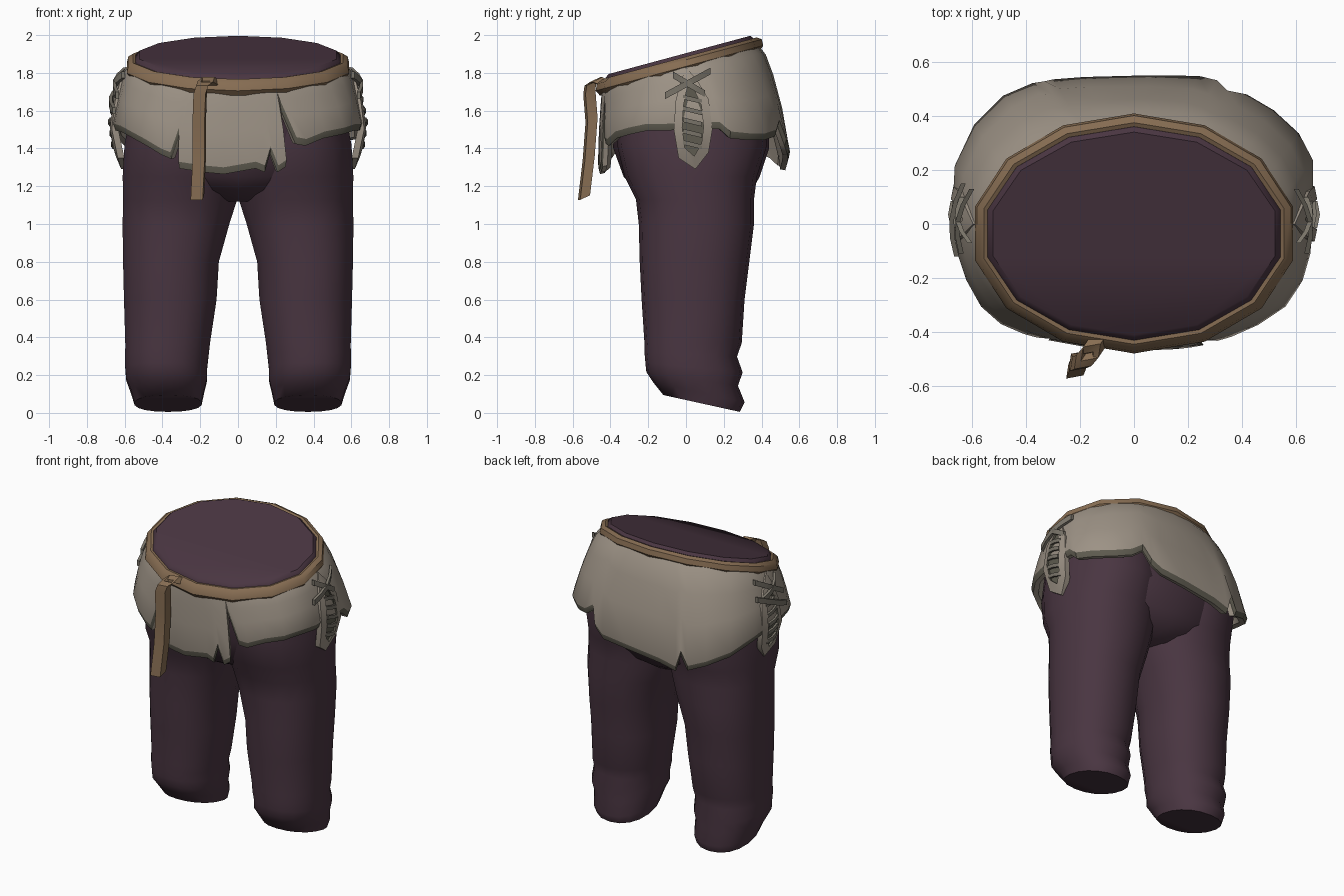
import bpy, bmesh, math
from mathutils import Vector

cube = bpy.data.objects.get("Cube")
if cube:
    bpy.data.objects.remove(cube, do_unlink=True)


def material(name, rgb):
    m = bpy.data.materials.new(name)
    m.use_nodes = True
    m.diffuse_color = (*rgb, 1)
    bsdf = m.node_tree.nodes["Principled BSDF"]
    bsdf.inputs["Base Color"].default_value = (*rgb, 1)
    bsdf.inputs["Roughness"].default_value = 0.9
    return m


PURPLE = material("plum cloth", (0.067, 0.036, 0.053))
LINEN = material("worn linen", (0.335, 0.288, 0.236))
EDGE = material("frayed edge", (0.11, 0.102, 0.077))
LEATHER = material("tan leather", (0.24, 0.152, 0.085))
LACE = material("grey lace", (0.19, 0.172, 0.14))


def loft(name, rings, mats, closed=False, row_mats=None, angle=40):
    """Skin a list of equal rings; closed joins the last ring to the first."""
    bm = bmesh.new()
    rows = [[bm.verts.new(p) for p in ring] for ring in rings]
    n = len(rows[0])
    spans = len(rows) if closed else len(rows) - 1
    for i in range(spans):
        a, b = rows[i], rows[(i + 1) % len(rows)]
        for j in range(n):
            k = (j + 1) % n
            f = bm.faces.new((a[j], a[k], b[k], b[j]))
            f.material_index = row_mats[i] if row_mats else 0
    if not closed:
        bm.faces.new(rows[0])
        bm.faces.new(rows[-1])
    bmesh.ops.recalc_face_normals(bm, faces=bm.faces)
    mesh = bpy.data.meshes.new(name)
    bm.to_mesh(mesh)
    bm.free()
    for m in mats:
        mesh.materials.append(m)
    ob = bpy.data.objects.new(name, mesh)
    bpy.context.collection.objects.link(ob)
    bpy.ops.object.select_all(action="DESELECT")
    ob.select_set(True)
    bpy.context.view_layer.objects.active = ob
    bpy.ops.object.shade_smooth_by_angle(angle=math.radians(angle))


def power(v, e):
    return math.copysign(abs(v) ** e, v)


def oval(phi, cx, cy, rx, ry, e=1.0):
    """Point on a rounded oval; phi = 0 is the front, 90 degrees is +x."""
    return cx + rx * power(math.sin(phi), e), cy - ry * power(math.cos(phi), e)


def section(z, x0, x1, y0, y1, tilt=0, n=18, e=0.9):
    cx, cy = (x0 + x1) / 2, (y0 + y1) / 2
    pts = []
    for i in range(n):
        x, y = oval(2 * math.pi * i / n, cx, cy, (x1 - x0) / 2, (y1 - y0) / 2, e)
        pts.append(Vector((x, y, z + tilt * (y - cy))))
    return pts


def waist(phi, grow=0.0, lift=0.0):
    """Point on the sloping waist line."""
    x, y = oval(phi, 0, -0.035, 0.57 + grow, 0.41 + grow)
    return Vector((x, y, 1.855 + 0.27 * (y + 0.035) + lift))


# Trouser legs, gathered at the cuffs and tucked under the overskirt
LEG = [
    (0.05, 0.19, 0.55, -0.12, 0.285, -0.22),
    (0.11, 0.178, 0.568, -0.175, 0.31, -0.22),
    (0.18, 0.16, 0.595, -0.21, 0.275, -0.15),
    (0.24, 0.16, 0.6, -0.215, 0.3, -0.1),
    (0.31, 0.152, 0.6, -0.22, 0.27, -0.05),
    (0.37, 0.145, 0.6, -0.22, 0.295, 0),
    (0.6, 0.11, 0.607, -0.235, 0.31, 0),
    (0.8, 0.098, 0.612, -0.245, 0.335, 0),
    (1.0, 0.042, 0.615, -0.25, 0.36, 0),
    (1.13, 0.0, 0.612, -0.265, 0.36, 0),
    (1.25, -0.02, 0.615, -0.325, 0.375, 0),
    (1.42, -0.02, 0.605, -0.365, 0.43, 0),
    (1.6, -0.02, 0.57, -0.37, 0.41, 0),
]
for side, label in ((1, "left"), (-1, "right")):
    rings = [[Vector((side * p.x, p.y, p.z)) for p in section(*row)] for row in LEG]
    loft(label + "_leg", rings, [PURPLE], angle=50)

# Hips and the sloping closed waist
STEPS = [2 * math.pi * i / 14 for i in range(14)]
hips = [
    section(1.12, -0.1, 0.1, -0.16, 0.26, 0, 14),
    section(1.18, -0.32, 0.32, -0.27, 0.35, 0, 14),
    section(1.25, -0.52, 0.52, -0.33, 0.39, 0, 14),
    section(1.4, -0.58, 0.58, -0.385, 0.44, 0, 14),
    section(1.6, -0.59, 0.59, -0.41, 0.44, 0.05, 14),
    [waist(a, -0.01, -0.02) for a in STEPS],
    [waist(a, -0.015, 0.02) for a in STEPS],
    [waist(a, -0.035, 0.04) for a in STEPS],
]
loft("hips", hips, [PURPLE], angle=40)

# Belt cord round the waist
BELT = [(-0.025, 0.015), (0.0, 0.022), (0.026, 0.005), (0.034, -0.03), (0.01, -0.062), (-0.025, -0.04)]
loft("belt", [[waist(a, g, h) for a in STEPS] for g, h in BELT], [LEATHER], closed=True)

# Ragged overskirt: hem height by angle from the front, with torn slits
HEM = [
    (-90, 1.53), (-78, 1.53), (-66, 1.52), (-52, 1.49), (-40, 1.45), (-30, 1.4),
    (-25, 1.38), (-22.5, 1.51), (-21, 1.33), (-10, 1.31), (-3, 1.3), (4, 1.33),
    (7, 1.31), (9, 1.41), (12, 1.31), (15.5, 1.34), (17.5, 1.66), (21, 1.46),
    (26, 1.45), (38, 1.49), (52, 1.51), (66, 1.53), (78, 1.53), (90, 1.54),
    (102, 1.54), (107, 1.49), (120, 1.48), (135, 1.48), (148, 1.5), (155, 1.55),
    (160, 1.45), (166, 1.4), (178, 1.38), (190, 1.35), (199, 1.32), (202, 1.43),
    (206, 1.34), (218, 1.38), (236, 1.43), (255, 1.5),
]


def skirt_point(phi, z, inset=0.0):
    top = waist(phi, -0.005)
    u = min(1, max(0, (top.z - z) / (top.z - 1.42))) ** 0.6
    x, y = oval(phi, 0, 0.047, 0.69, 0.508, 0.75)
    fold = 1 + 0.012 * u * math.sin(7 * phi + 1)
    p = top.lerp(Vector((x * fold, y * fold, 0)), u) * (1 - inset)
    return Vector((p.x, p.y, z))


cols = [(math.radians(a), z) for a, z in HEM]
skirt = []
for t in (0, 0.12, 0.3, 0.6, 1):
    skirt.append([skirt_point(a, waist(a).z * (1 - t) + z * t) for a, z in cols])
# Dark frayed band, then the pale underside of the cloth
for inset, dz in ((0.018, -0.036), (0.07, -0.03), (0.085, 0.03)):
    ring = []
    for a, z in cols:
        p = skirt_point(a, z, inset)
        ring.append(Vector((p.x, p.y, z + dz)))
    skirt.append(ring)
loft("overskirt", skirt, [LINEN, EDGE], closed=True, row_mats=[0, 0, 0, 0, 1, 0, 0, 0], angle=38)


def strap(name, pts, w, n, mat):
    """Flat strip along a path; w and n are its half width and thickness."""
    w, n = Vector(w), Vector(n)
    rings = [[Vector(p) + w + n, Vector(p) - w + n, Vector(p) - w - n, Vector(p) + w - n] for p in pts]
    loft(name, rings, [mat], angle=30)


# Loose belt end hanging over the front
strap("belt_end",
      [(-0.13, -0.43, 1.745), (-0.16, -0.475, 1.765), (-0.185, -0.505, 1.745), (-0.2, -0.512, 1.7),
       (-0.205, -0.5, 1.55), (-0.205, -0.515, 1.35), (-0.215, -0.54, 1.14)],
      (0.032, 0.006, 0), (0.004, 0.026, 0.012), LEATHER)

# Laced side openings, following the overskirt
FLAP = [(0, 1.83), (0.06, 1.76), (0.12, 1.66), (0.14, 1.5), (0.12, 1.38), (0.05, 1.29),
        (-0.04, 1.35), (-0.065, 1.5), (-0.055, 1.65), (-0.03, 1.75)]
TIES = {
    "upper": ((-0.11, 1.68), (0.13, 1.81)),
    "lower": ((-0.07, 1.79), (0.1, 1.69)),
    "middle": ((-0.12, 1.6), (0.15, 1.71)),
}


for side, label in ((1, "left"), (-1, "right")):
    def at(y, z, out=0.0):
        x = skirt_point(math.pi / 2, z).x - 0.3 * max(0, 1.54 - z)
        return Vector((side * (x + 0.008 + out), y, z))

    inner = [(0.035 + (y - 0.035) * 0.55, 1.54 + (z - 1.54) * 0.72) for y, z in FLAP]
    frame = [
        [at(y, z, -0.035) for y, z in FLAP],
        [at(y, z, 0.0) for y, z in FLAP],
        [at(y, z, 0.008) for y, z in inner],
        [at(y, z, -0.035) for y, z in inner],
    ]
    loft(label + "_flap", frame, [LINEN, EDGE], closed=True, row_mats=[0, 0, 1, 0], angle=30)
    backing = [[at(y, z, o) for y, z in inner] for o in (-0.03, -0.006)]
    loft(label + "_flap_backing", backing, [EDGE], angle=30)
    for i in range(5):
        z = 1.42 + 0.06 * i
        strap(f"{label}_lace_{i + 1}",
              [at(-0.015, z + 0.012, 0.0), at(0.035, z, 0.008), at(0.085, z - 0.012, 0.0)],
              (0, 0, 0.012), (0.007, 0, 0), LACE)
    # Crossed ties standing proud of the cloth; one more on the right
    for name in ("upper", "lower") if side > 0 else TIES:
        (y0, z0), (y1, z1) = TIES[name]
        path = []
        for t in (0, 0.25, 0.5, 0.75, 1):
            y, z = y0 + (y1 - y0) * t, z0 + (z1 - z0) * t
            path.append(at(y, z, -0.005 + 0.03 * math.sin(math.pi * t)))
        strap(f"{label}_{name}_tie", path, (0, 0, 0.018), (0.009, 0, 0), LACE)
